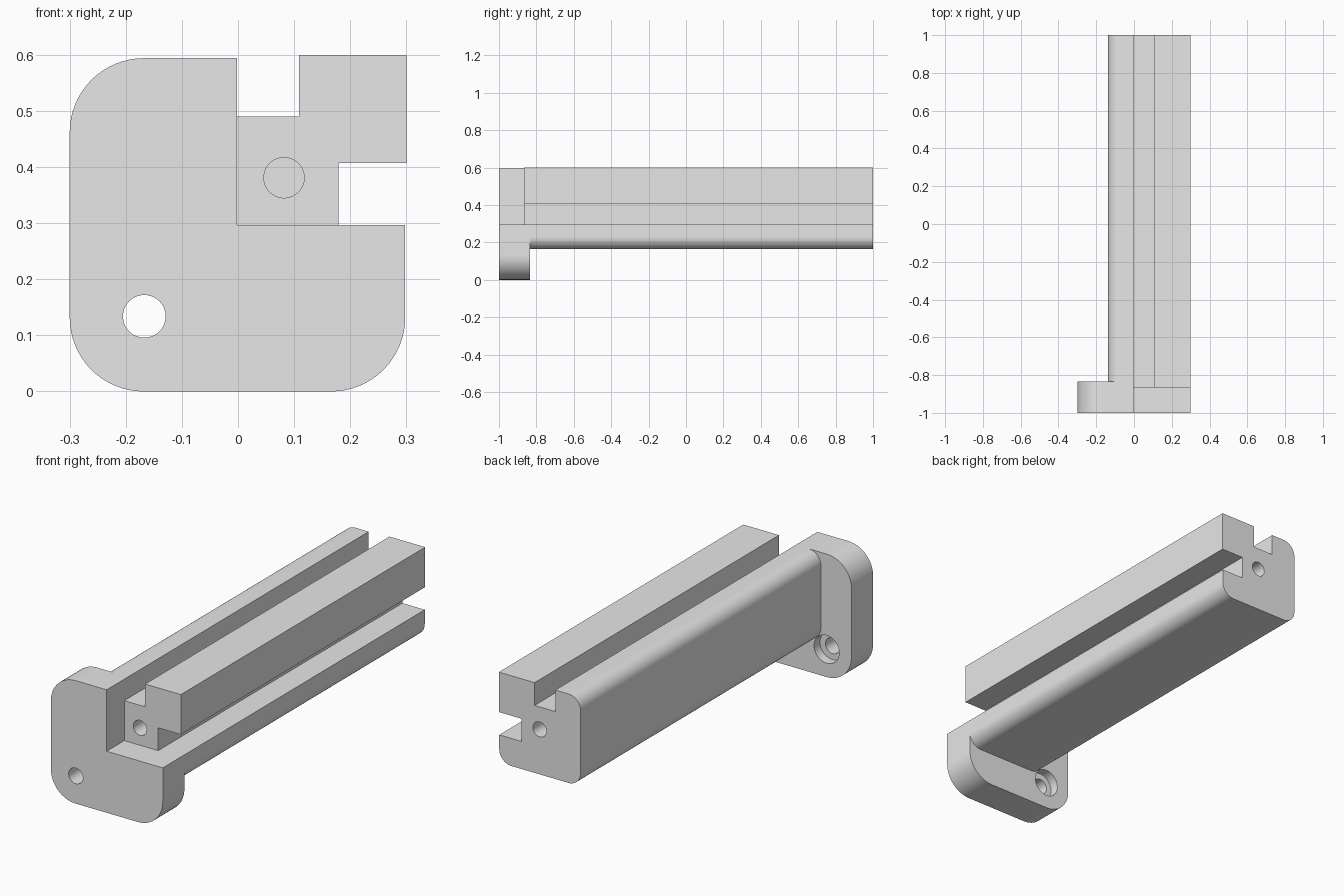
import bpy, bmesh
from math import sin, cos, radians

cube = bpy.data.objects.get("Cube")
if cube:
    bpy.data.objects.remove(cube, do_unlink=True)

grey = bpy.data.materials.new("light grey")
grey.use_nodes = True
grey.diffuse_color = (0.8, 0.8, 0.8, 1)
grey.node_tree.nodes["Principled BSDF"].inputs["Base Color"].default_value = (0.8, 0.8, 0.8, 1)


def arc(cx, cz, r, start, end, steps=16):
    angles = [radians(start + (end - start) * i / steps) for i in range(steps + 1)]
    return [(cx + r * cos(a), cz + r * sin(a)) for a in angles]


def extrude(name, outline, y0, y1):
    """Extrude an x-z outline along y."""
    bm = bmesh.new()
    face = bm.faces.new([bm.verts.new((x, y0, z)) for x, z in outline])
    new = bmesh.ops.extrude_face_region(bm, geom=[face])["geom"]
    for v in new:
        if isinstance(v, bmesh.types.BMVert):
            v.co.y = y1
    bmesh.ops.recalc_face_normals(bm, faces=bm.faces)
    mesh = bpy.data.meshes.new(name)
    bm.to_mesh(mesh)
    bm.free()
    mesh.materials.append(grey)
    obj = bpy.data.objects.new(name, mesh)
    bpy.context.collection.objects.link(obj)
    return obj


def combine(target, other, operation):
    mod = target.modifiers.new(operation, 'BOOLEAN')
    mod.operation, mod.solver, mod.object = operation, 'EXACT', other
    bpy.context.view_layer.objects.active = target
    bpy.ops.object.modifier_apply(modifier=mod.name)
    bpy.data.objects.remove(other, do_unlink=True)


def drill(target, x, z, r, y0, y1):
    combine(target, extrude("drill", arc(x, z, r, 0, 360, 40)[:-1], y0, y1), 'DIFFERENCE')


def three_corners(left, right, low, high, r):
    """Rounded top left, bottom left and bottom right corners."""
    return (arc(left + r, high - r, r, 90, 180) + arc(left + r, low + r, r, 180, 270)
            + arc(right - r, low + r, r, 270, 360))


FRONT, BACK = -1, 1
NOTCH_X, NOTCH_Z, TOP, SIDE = -0.002, 0.297, 0.594, 0.298

# Slotted bar
bar_outline = [(NOTCH_X, TOP)] + three_corners(-0.137, SIDE, 0.164, TOP, 0.065) + [
    (SIDE, NOTCH_Z), (0.179, NOTCH_Z), (0.179, 0.407), (0.3, 0.407),
    (0.3, 0.6), (0.109, 0.6), (0.109, 0.49), (NOTCH_X, 0.49)]
body = extrude("slotted_bar_with_mounting_plate", bar_outline, -0.865, BACK)

# Notched mounting plate
plate_outline = [(NOTCH_X, TOP)] + three_corners(-0.3, SIDE, 0, TOP, 0.132) + [
    (SIDE, NOTCH_Z), (NOTCH_X, NOTCH_Z)]
combine(body, extrude("mounting_plate", plate_outline, FRONT, -0.835), 'UNION')

# Screw hole with counterbore at the back of the plate
drill(body, -0.167, 0.134, 0.038, FRONT - 0.1, -0.8)
drill(body, -0.167, 0.134, 0.067, -0.88, -0.8)

# Blind bores in both ends of the bar
drill(body, 0.082, 0.381, 0.036, -0.9, -0.56)
drill(body, 0.082, 0.381, 0.036, 0.7, BACK + 0.1)

# Smooth rounded corners, sharp edges elsewhere
bpy.ops.object.select_all(action='DESELECT')
body.select_set(True)
bpy.context.view_layer.objects.active = body
bpy.ops.object.shade_smooth_by_angle(angle=radians(30))
